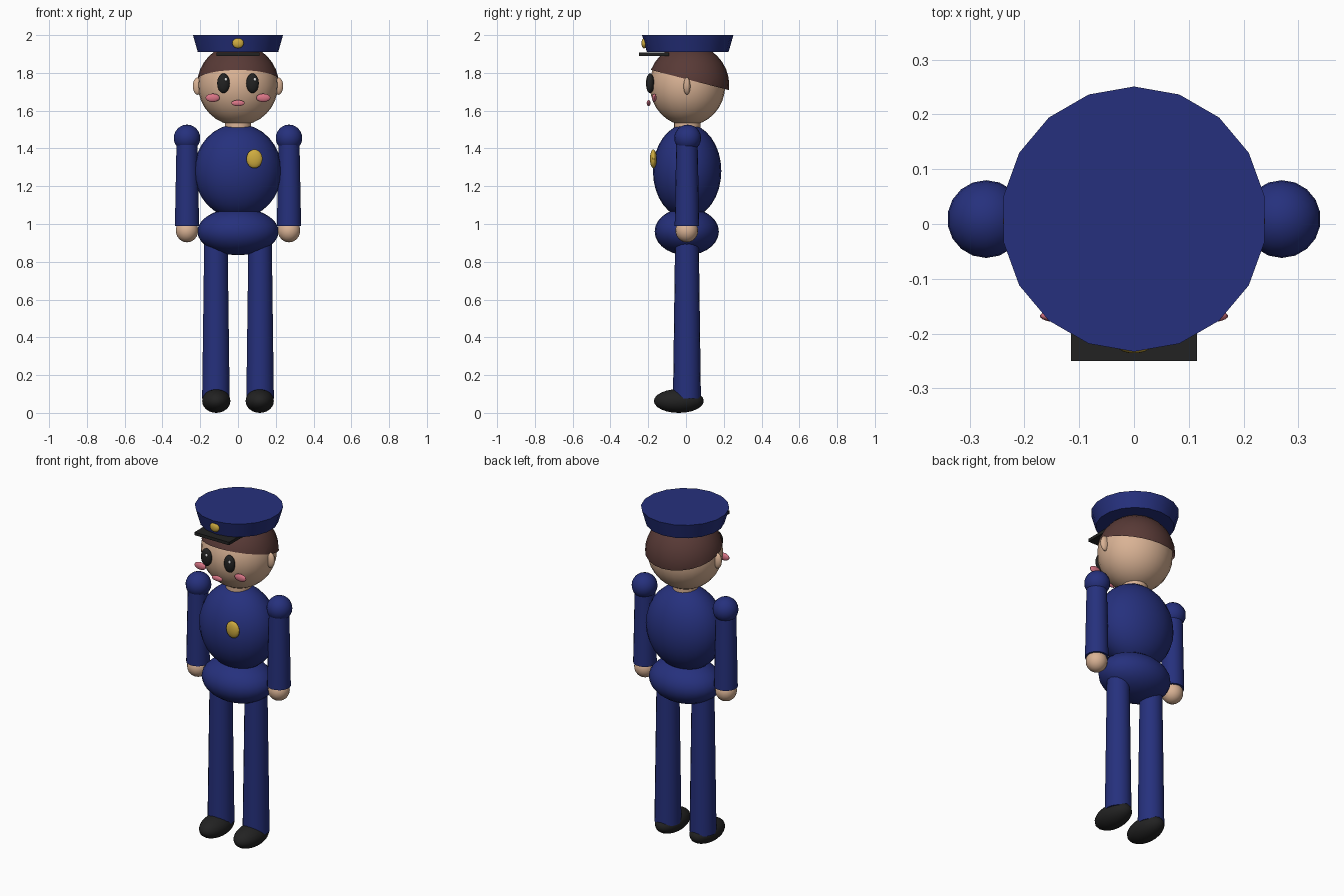
import bpy, bmesh, math
from mathutils import Matrix, Vector

if "Cube" in bpy.data.objects:
    bpy.data.objects.remove(bpy.data.objects["Cube"])


def material(name, rgb):
    m = bpy.data.materials.new(name)
    m.diffuse_color = (*rgb, 1)
    m.use_nodes = True
    m.node_tree.nodes["Principled BSDF"].inputs["Base Color"].default_value = m.diffuse_color
    return m


BLUE = material("uniform blue", (0.019, 0.030, 0.205))
SKIN = material("skin", (0.70, 0.45, 0.30))
HAIR = material("hair brown", (0.098, 0.042, 0.037))
BLACK = material("black", (0.016, 0.016, 0.016))
PINK = material("pink", (0.70, 0.18, 0.24))
GOLD = material("gold", (0.62, 0.41, 0.05))
WHITE = material("white", (0.85, 0.85, 0.85))


def finish(name, bm, mat, loc, angle=40):
    mesh = bpy.data.meshes.new(name)
    bm.to_mesh(mesh)
    bm.free()
    mesh.materials.append(mat)
    ob = bpy.data.objects.new(name, mesh)
    ob.location = loc
    bpy.context.collection.objects.link(ob)
    bpy.ops.object.select_all(action='DESELECT')
    ob.select_set(True)
    bpy.context.view_layer.objects.active = ob
    bpy.ops.object.shade_smooth_by_angle(angle=math.radians(angle))
    return ob


def ellipsoid(name, loc, radii, mat, seg=18, rings=12, cut=None):
    bm = bmesh.new()
    bmesh.ops.create_uvsphere(bm, u_segments=seg, v_segments=rings, radius=1,
                              matrix=Matrix.Diagonal((*radii, 1)))
    if cut:  # keep only what lies above a plane (point, normal)
        bmesh.ops.bisect_plane(bm, geom=bm.verts[:] + bm.edges[:] + bm.faces[:],
                               plane_co=cut[0] - Vector(loc), plane_no=cut[1],
                               clear_inner=True)
    return finish(name, bm, mat, loc)


def tube(name, x, y, z0, z1, r0, r1, mat, seg=18):
    bm = bmesh.new()
    bmesh.ops.create_cone(bm, cap_ends=True, segments=seg, radius1=r0, radius2=r1,
                          depth=z1 - z0)
    return finish(name, bm, mat, (x, y, (z0 + z1) / 2))


# Body
ellipsoid("torso", (0, 0.006, 1.28), (0.232, 0.181, 0.25), BLUE, 24, 16)
ellipsoid("pelvis", (0, 0.004, 0.96), (0.215, 0.17, 0.125), BLUE, 24, 14)
ellipsoid("chest_badge", (0.087, -0.173, 1.345), (0.043, 0.018, 0.05), GOLD)
tube("neck", 0, 0.006, 1.47, 1.56, 0.07, 0.07, SKIN)

# Head and hair
ellipsoid("head", (0, 0.008, 1.735), (0.212, 0.2, 0.214), SKIN, 24, 16)
ellipsoid("hair", (0, 0.014, 1.735), (0.217, 0.215, 0.218), HAIR, 24, 16,
          cut=(Vector((0, 0.01, 1.765)), Vector((0, 0.25, 0.97))))
ellipsoid("mouth", (0, -0.198, 1.64), (0.036, 0.01, 0.016), PINK)

# Cap
tube("cap", 0, 0.009, 1.91, 2.0, 0.216, 0.242, BLUE)
ellipsoid("cap_badge", (0, -0.222, 1.957), (0.031, 0.014, 0.027), GOLD)
bm = bmesh.new()
bmesh.ops.create_cube(bm, size=1, matrix=Matrix.Diagonal((0.23, 0.16, 0.018, 1)))
finish("cap_visor", bm, BLACK, (0, -0.17, 1.899))

# Paired parts
for side, s in (("left", 1), ("right", -1)):
    ellipsoid(f"{side}_ear", (s * 0.212, 0.005, 1.73), (0.028, 0.018, 0.046), SKIN)
    ellipsoid(f"{side}_eye", (s * 0.077, -0.19, 1.745), (0.034, 0.022, 0.052), BLACK)
    ellipsoid(f"{side}_eye_glint", (s * 0.077 + 0.012, -0.207, 1.765),
              (0.008, 0.005, 0.009), WHITE, 10, 6)
    ellipsoid(f"{side}_cheek", (s * 0.134, -0.168, 1.668), (0.038, 0.012, 0.022), PINK)
    ellipsoid(f"{side}_shoulder", (s * 0.27, 0.009, 1.455), (0.071,) * 3, BLUE)
    tube(f"{side}_arm", s * 0.27, 0.005, 0.99, 1.455, 0.065, 0.056, BLUE)
    ellipsoid(f"{side}_hand", (s * 0.27, 0.004, 0.965), (0.06, 0.06, 0.062), SKIN)
    tube(f"{side}_leg", s * 0.117, 0.005, 0.075, 0.9, 0.074, 0.063, BLUE)
    ellipsoid(f"{side}_shoe", (s * 0.115, -0.038, 0.063), (0.076, 0.132, 0.063), BLACK)
